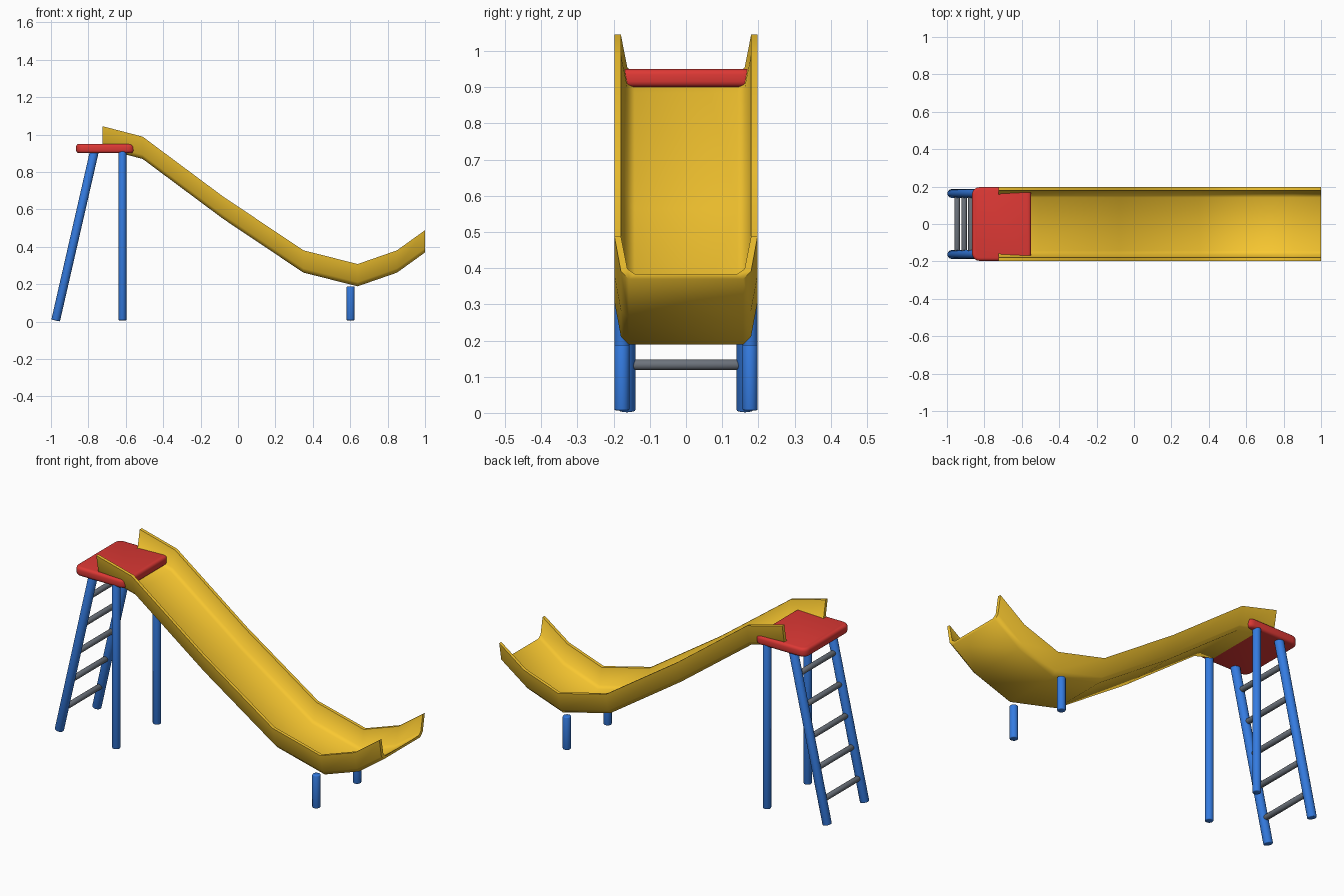
import bpy, bmesh
from math import radians
from mathutils import Vector

if "Cube" in bpy.data.objects:
    bpy.data.objects.remove(bpy.data.objects["Cube"])


def material(name, rgb):
    m = bpy.data.materials.new(name)
    m.diffuse_color = (*rgb, 1)
    m.use_nodes = True
    m.node_tree.nodes["Principled BSDF"].inputs["Base Color"].default_value = m.diffuse_color
    return m


YELLOW = material("yellow_plastic", (0.95, 0.58, 0.03))
RED = material("red_plastic", (0.72, 0.04, 0.035))
BLUE = material("blue_paint", (0.035, 0.2, 0.75))
GREY = material("grey_metal", (0.15, 0.17, 0.2))


def finish(bm, name, mat, angle=40):
    bmesh.ops.recalc_face_normals(bm, faces=bm.faces)
    me = bpy.data.meshes.new(name)
    bm.to_mesh(me)
    bm.free()
    me.materials.append(mat)
    ob = bpy.data.objects.new(name, me)
    bpy.context.collection.objects.link(ob)
    bpy.ops.object.select_all(action='DESELECT')
    ob.select_set(True)
    bpy.context.view_layer.objects.active = ob
    bpy.ops.object.shade_smooth_by_angle(angle=radians(angle))
    return ob


def rod(name, a, b, r, mat):
    a, b = Vector(a), Vector(b)
    bm = bmesh.new()
    bmesh.ops.create_cone(bm, cap_ends=True, segments=20, radius1=r, radius2=r,
                          depth=(b - a).length)
    rims = [e for e in bm.edges if abs(e.verts[0].co.z - e.verts[1].co.z) < 1e-5]
    bmesh.ops.bevel(bm, geom=rims, offset=0.004, segments=2, affect='EDGES', profile=0.5)
    rot = (b - a).to_track_quat('Z', 'Y')
    for v in bm.verts:
        v.co = rot @ v.co + (a + b) / 2
    return finish(bm, name, mat, 60)


# slide chute: U-shaped section swept along the floor line
path = [(-0.725, 0.926), (-0.51, 0.87), (-0.08, 0.55), (0.35, 0.262),
        (0.64, 0.189), (0.85, 0.262), (1.0, 0.37)]
outer = [(0.198, 0.119), (0.18, 0.022), (0.158, 0.0)]
inner = [(0.142, 0.014), (0.162, 0.028), (0.18, 0.119)]
section = (outer + [(-y, z) for y, z in reversed(outer)]
           + [(-y, z) for y, z in reversed(inner)] + inner)
bm = bmesh.new()
rings = [[bm.verts.new((x, y, z + h)) for y, h in section] for x, z in path]
n = len(section)
for p, q in zip(rings, rings[1:]):
    for i in range(n):
        j = (i + 1) % n
        bm.faces.new((p[i], p[j], q[j], q[i]))
# end caps as strips between the outer and inner lines
for ring in (rings[0], rings[-1]):
    for i in range(5):
        bm.faces.new((ring[i], ring[i + 1], ring[n - 2 - i], ring[n - 1 - i]))
finish(bm, "slide_chute", YELLOW, 60)

# top platform: rounded slab
bm = bmesh.new()
bmesh.ops.create_cube(bm, size=1)
for v in bm.verts:
    v.co = (v.co.x * 0.316 - 0.708, v.co.y * 0.394, v.co.z * 0.049 + 0.9255)
uprights = [e for e in bm.edges if abs(e.verts[0].co.z - e.verts[1].co.z) > 0.01]
bmesh.ops.bevel(bm, geom=uprights, offset=0.04, segments=5, affect='EDGES', profile=0.5)
rims = [e for e in bm.edges if e.calc_face_angle(0) > 1.2]
bmesh.ops.bevel(bm, geom=rims, offset=0.015, segments=3, affect='EDGES', profile=0.5)
finish(bm, "platform", RED)

# legs, posts and ladder rails on both sides
foot, head = Vector((-0.975, 0, 0.006)), Vector((-0.768, 0, 0.91))
for side, s in (("left", 1), ("right", -1)):
    rod(f"platform_leg_{side}", (-0.618, s * 0.177, 0.007), (-0.618, s * 0.177, 0.91), 0.021, BLUE)
    rod(f"exit_post_{side}", (0.602, s * 0.177, 0.007), (0.602, s * 0.177, 0.188), 0.021, BLUE)
    off = Vector((0, s * 0.163, 0))
    rod(f"ladder_rail_{side}", foot + off, head + off, 0.0235, BLUE)

# ladder rungs
for i in range(5):
    z = 0.133 + i * 0.163
    c = foot.lerp(head, (z - foot.z) / (head.z - foot.z))
    rod(f"ladder_rung_{i + 1}", c - Vector((0, 0.16, 0)), c + Vector((0, 0.16, 0)), 0.015, GREY)
